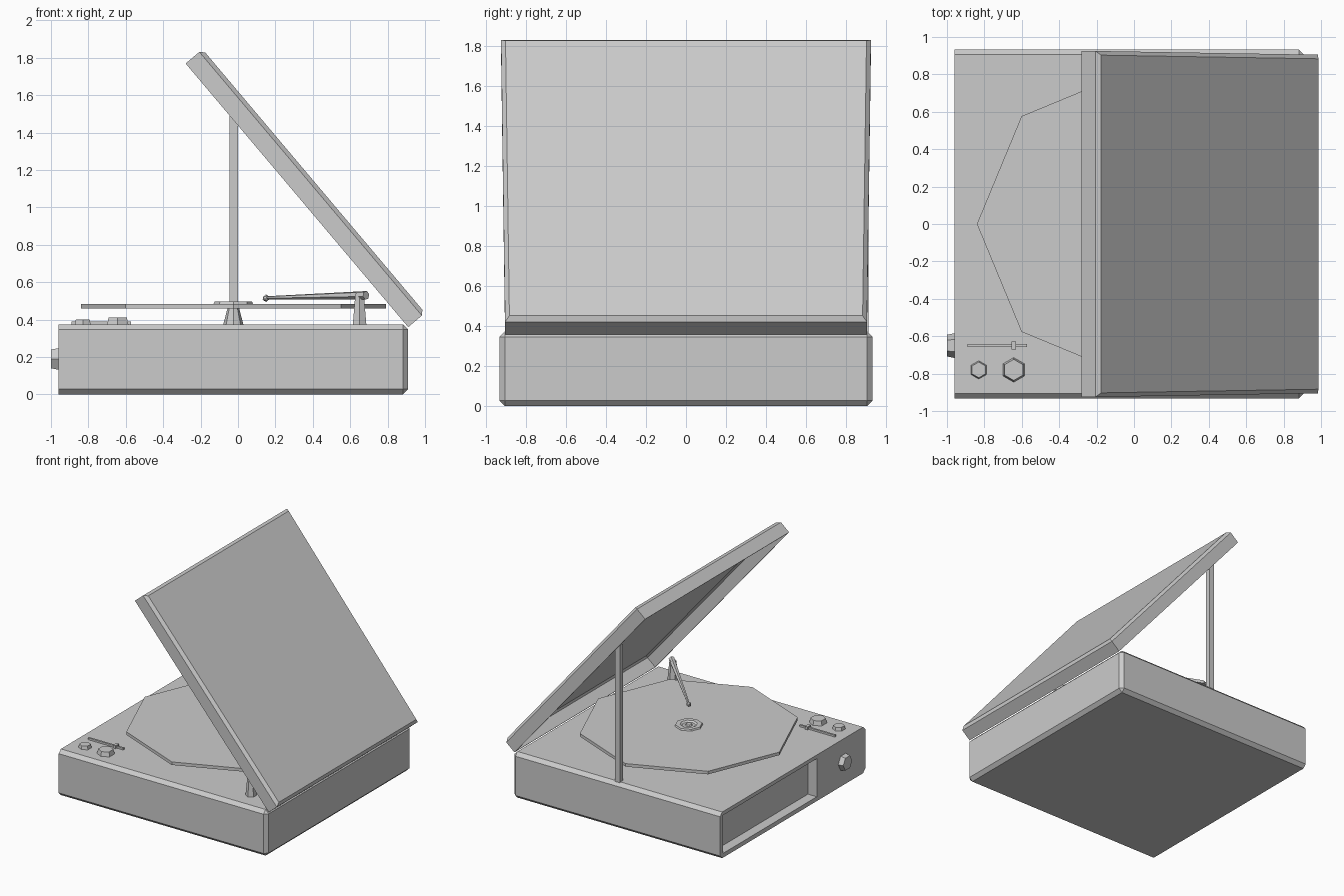
import bpy, bmesh, math
from mathutils import Vector, Matrix

if "Cube" in bpy.data.objects:
    bpy.data.objects.remove(bpy.data.objects["Cube"])


def finish(name, bm, mat=None):
    bmesh.ops.recalc_face_normals(bm, faces=bm.faces)
    if mat:
        bm.transform(mat)
    me = bpy.data.meshes.new(name)
    bm.to_mesh(me)
    bm.free()
    ob = bpy.data.objects.new(name, me)
    bpy.context.collection.objects.link(ob)
    return ob


def box_bm(lo, hi):
    lo, hi = Vector(lo), Vector(hi)
    bm = bmesh.new()
    bmesh.ops.create_cube(bm, size=1)
    for v in bm.verts:
        v.co = Vector([lo[i] + (v.co[i] + 0.5) * (hi[i] - lo[i]) for i in range(3)])
    return bm


def box(name, lo, hi):
    return finish(name, box_bm(lo, hi))


def prism(name, a, b, r1, r2, sides, turn=0):
    """Tapered prism running from point a to point b."""
    a, b = Vector(a), Vector(b)
    d = b - a
    bm = bmesh.new()
    bmesh.ops.create_cone(bm, cap_ends=True, segments=sides, radius1=r1, radius2=r2, depth=d.length)
    rot = Vector((0, 0, 1)).rotation_difference(d.normalized()).to_matrix().to_4x4()
    return finish(name, bm, Matrix.Translation((a + b) / 2) @ rot @ Matrix.Rotation(turn, 4, 'Z'))


def bevel(bm, edges, w):
    bmesh.ops.bevel(bm, geom=edges, offset=w, offset_type='OFFSET', segments=1,
                    profile=0.5, affect='EDGES', clamp_overlap=True)


# Case: chamfered everywhere except round the flat control face
FACE = -0.96
bm = box_bm((FACE, -0.933, 0), (0.91, 0.933, 0.375))
bevel(bm, [e for e in bm.edges if not all(v.co.x < FACE + 0.01 for v in e.verts)], 0.028)
case = finish("case", bm)

# Shallow speaker opening in the control face
cutter = box("opening_cutter", (FACE - 0.1, -0.31, 0.035), (FACE + 0.08, 0.895, 0.345))
cutter.hide_render = True
cutter.hide_set(True)
mod = case.modifiers.new("opening", 'BOOLEAN')
mod.object = cutter
mod.operation = 'DIFFERENCE'
mod.solver = 'EXACT'

# Lid: hollow tray, slightly wider at the free end, tilted up from the hinge
L, T = 1.845, 0.118
bm = box_bm((0, -1, 0), (L, 1, T))
for v in bm.verts:
    v.co.y *= 0.905 if v.co.x < L / 2 else 0.925
bevel(bm, [e for e in bm.edges if all(v.co.z > T - 0.01 for v in e.verts)], 0.022)
bmesh.ops.delete(bm, geom=[f for f in bm.faces if all(v.co.z < 0.001 for v in f.verts)],
                 context='FACES_ONLY')
c, s = -0.645, 0.764
tilt = Matrix(((c, 0, s, 0.91), (0, -1, 0, 0), (s, 0, -c, 0.36), (0, 0, 0, 1)))
lid = finish("lid", bm, tilt)
mod = lid.modifiers.new("wall", 'SOLIDIFY')
mod.thickness = 0.014
mod.offset = -1

# Lid prop
box("lid_prop", (-0.045, 0.872, 0.37), (0.0, 0.912, 1.49))

# Octagonal platter on its stem
CX = -0.025
prism("platter_stem", (CX, 0, 0.37), (CX, 0, 0.465), 0.055, 0.03, 8)
prism("platter", (CX, 0, 0.46), (CX, 0, 0.485), 0.815, 0.815, 8)

# Centre ring with a recessed middle and a spindle button
bm = bmesh.new()
rings = []
for r, z in ((0.105, 0.485), (0.1, 0.497), (0.065, 0.497), (0.05, 0.487)):
    rings.append([bm.verts.new((CX + r * math.cos(i * math.pi / 4),
                                r * math.sin(i * math.pi / 4), z)) for i in range(8)])
for a, b in zip(rings, rings[1:]):
    for i in range(8):
        j = (i + 1) % 8
        bm.faces.new((a[i], a[j], b[j], b[i]))
bm.faces.new(rings[-1])
bm.faces.new(rings[0][::-1])
finish("centre_ring", bm)
prism("spindle", (CX, 0, 0.485), (CX, 0, 0.497), 0.03, 0.022, 8)

# Tonearm on a tapered pillar
prism("arm_pillar", (0.65, -0.76, 0.37), (0.65, -0.76, 0.54), 0.042, 0.026, 6)
prism("tonearm", (0.685, -0.795, 0.53), (0.16, -0.26, 0.517), 0.024, 0.009, 6)
bm = bmesh.new()
bmesh.ops.create_icosphere(bm, subdivisions=1, radius=0.02,
                           matrix=Matrix.Translation((0.15, -0.25, 0.515)))
finish("stylus_head", bm)

# Hexagonal knobs on the deck and the control face
for name, x, r, top in (("small_knob", -0.83, 0.05, 0.402), ("large_knob", -0.643, 0.067, 0.411)):
    prism(name, (x, -0.78, 0.37), (x, -0.78, top), r, r * 0.84, 6)
prism("face_knob", (FACE + 0.005, -0.65, 0.19), (-1.0, -0.65, 0.19), 0.067, 0.058, 6)

# Slider track and handle
box("slider_track", (-0.89, -0.658, 0.37), (-0.572, -0.642, 0.39))
box("slider_handle", (-0.655, -0.672, 0.37), (-0.63, -0.628, 0.4))
